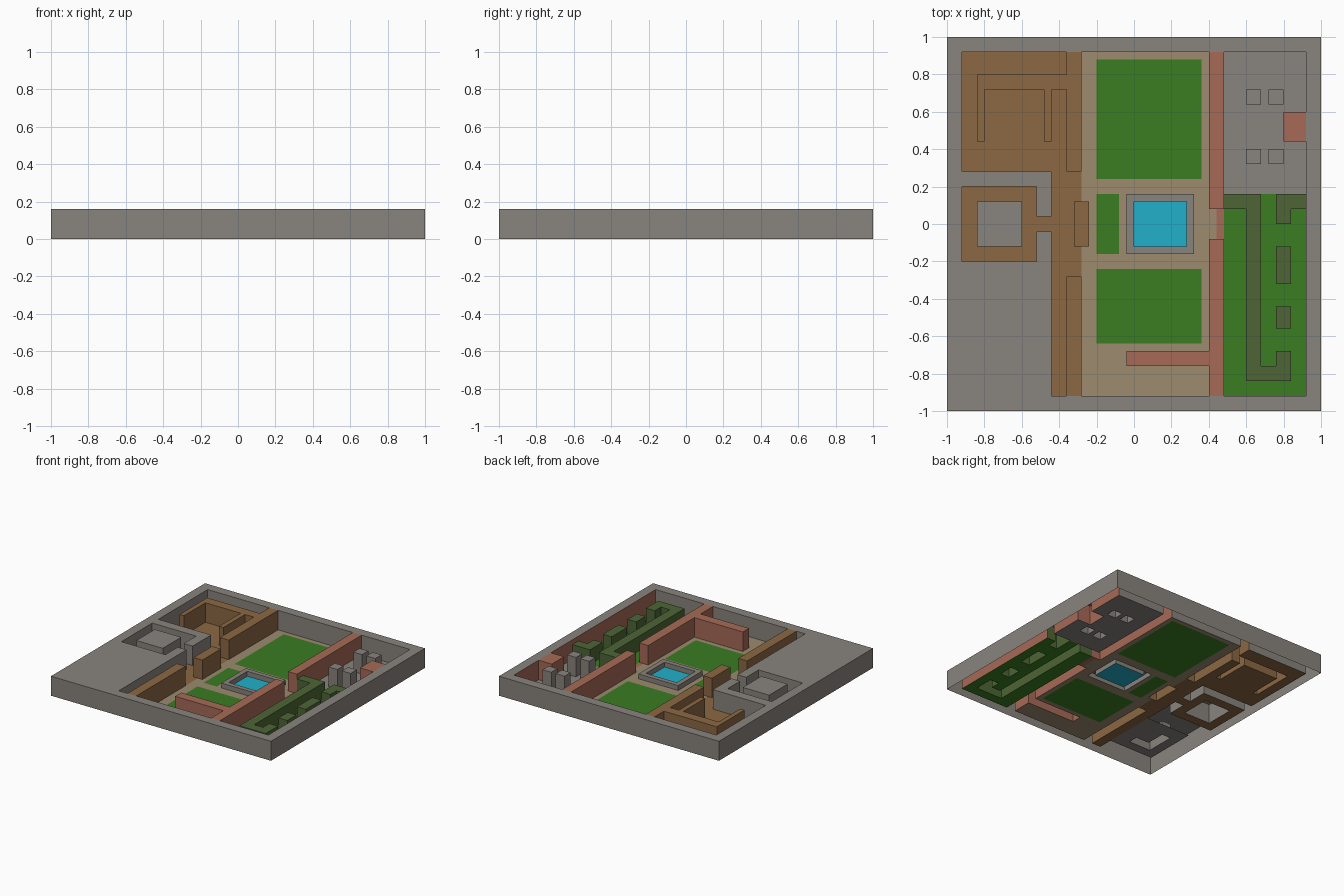
import bpy, bmesh

if "Cube" in bpy.data.objects:
    bpy.data.objects.remove(bpy.data.objects["Cube"])

U = 0.04          # plan grid unit
H = 0.16          # full wall height
HEDGE = 0.12
T = 0.08          # usual wall thickness
IN = 0.92         # inner face of the boundary


def material(name, r, g, b):
    def lin(c):
        c /= 255
        return c / 12.92 if c <= 0.04045 else ((c + 0.055) / 1.055) ** 2.4
    m = bpy.data.materials.new(name)
    m.diffuse_color = (lin(r), lin(g), lin(b), 1)
    m.use_nodes = True
    m.node_tree.nodes["Principled BSDF"].inputs["Base Color"].default_value = m.diffuse_color
    return m


STONE = material("stone_grey", 137, 131, 125)
SAND = material("sand", 156, 139, 111)
CLAY = material("brown_clay", 140, 104, 67)
GRASS = material("grass_green", 58, 125, 34)
LEAF = material("hedge_green", 77, 101, 53)
BRICK = material("brick_red", 166, 106, 86)
WATER = material("water_blue", 34, 176, 203)


class Plan:
    """A plan of square cells; later parts are painted over earlier ones."""

    def __init__(self):
        self.cells, self.parts = {}, {}

    def part(self, name, mat, h=0):
        self.name, self.h = name, h
        self.parts[name] = (mat, h)

    def rect(self, x0, y0, x1, y1):
        i0, j0, i1, j1 = (round((v + 1) / U) for v in (x0, y0, x1, y1))
        for i in range(i0, i1):
            for j in range(j0, j1):
                self.cells[i, j] = (self.name, self.h)

    def band(self, x0, x1, half):
        """Rectangle mirrored about y = 0."""
        self.rect(x0, -half, x1, half)

    def wall(self, *pts):
        """Wall of usual thickness along a centre line, square ends."""
        e = T / 2
        for (ax, ay), (bx, by) in zip(pts, pts[1:]):
            self.rect(min(ax, bx) - e, min(ay, by) - e, max(ax, bx) + e, max(ay, by) + e)

    def build(self):
        """Each part is its tops plus the drops to lower neighbours, open underneath."""
        for name, (mat, h) in self.parts.items():
            bm = bmesh.new()
            cache = {}

            def vert(p, z):
                key = (*p, round(z, 3))
                if key not in cache:
                    cache[key] = bm.verts.new((p[0] * U - 1, p[1] * U - 1, z))
                return cache[key]

            for (i, j), (owner, _) in self.cells.items():
                if owner != name:
                    continue
                c = [(i, j), (i + 1, j), (i + 1, j + 1), (i, j + 1)]
                bm.faces.new([vert(p, h) for p in c])
                for k in range(4):
                    a, b = c[k], c[(k + 1) % 4]
                    dx, dy = b[1] - a[1], a[0] - b[0]      # outward direction
                    low = self.cells.get((i + dx, j + dy), (None, 0))[1]
                    if low < h:
                        f = bm.faces.new([vert(a, low), vert(b, low), vert(b, h), vert(a, h)])
                        # the inner face of the east boundary is brick
                        if name == "outer_mass" and dx == -1 and i * U - 1 > IN - U / 2:
                            f.material_index = 1
            bmesh.ops.dissolve_limit(bm, angle_limit=0.01, verts=bm.verts[:],
                                     edges=bm.edges[:], delimit={'MATERIAL'})
            me = bpy.data.meshes.new(name)
            bm.to_mesh(me)
            bm.free()
            me.materials.append(mat)
            if name == "outer_mass":
                me.materials.append(BRICK)
            bpy.context.collection.objects.link(bpy.data.objects.new(name, me))


p = Plan()
p.part("outer_mass", STONE, H)
p.band(-1, 1, 1)

# Central court between two long walls
p.part("court_floor", SAND)
p.band(-.28, .40, IN)
p.part("brick_walls", BRICK, H)
p.band(.40, .48, IN)
p.wall((0, -.72), (.44, -.72))
p.part("gate_sill", BRICK)
p.band(.40, .48, T)
p.part("court_floor", SAND)
p.band(.40, .44, T)
p.part("lawns", GRASS)
p.rect(-.20, .24, .36, .88)
p.rect(-.20, -.64, .36, -.24)
p.band(-.20, -.08, .16)
p.part("pool_rim", STONE, U)
p.band(-.04, .32, .16)
p.part("pool_water", WATER)
p.band(0, .28, .12)

# West side: courtyard, corridor and ring passage
p.part("clay_floor", CLAY)
p.rect(-IN, .28, -.28, IN)
p.band(-.44, -.36, IN)
p.band(-IN, -.52, .20)
p.band(-.52, -.44, U)
p.part("ring_core", STONE, H)
p.band(-.84, -.60, .12)
p.part("clay_walls", CLAY, H)
p.band(-.36, -.28, IN)
p.rect(-.84, .72, -.36, .80)
for x in (-.84, -.48):
    p.rect(x, .44, x + U, .72)
p.part("clay_floor", CLAY)
p.band(-.36, -.28, .28)
p.part("clay_screen", CLAY, H)
p.band(-.32, -.24, .12)

# East side: paved yard with pillars, garden with hedges
p.part("yard_floor", STONE)
p.rect(.48, .16, IN, IN)
p.part("pillars", STONE, H)
for x in (.64, .76):
    for y in (.36, .68):
        p.wall((x, y), (x, y))
p.part("brick_block", BRICK, H)
p.rect(.80, .44, IN, .60)
p.part("garden_floor", GRASS)
p.rect(.48, -IN, IN, .16)
p.part("hedge_maze", LEAF, HEDGE)
p.wall((.52, .12), (.64, .12), (.64, -.80), (.80, -.80), (.80, -.72))
p.wall((.88, .12), (.80, .12), (.80, .04))
p.part("hedge_blocks", LEAF, HEDGE)
p.wall((.80, -.16), (.80, -.28))
p.wall((.80, -.48), (.80, -.52))
p.build()

# Covered room under the solid corner, seen only from below
room = Plan()
room.part("room_floor", STONE)
room.rect(-.84, -.80, -.44, -.36)
room.part("room_walls", STONE, HEDGE)
room.wall((-.60, -.68), (-.72, -.68), (-.72, -.52))
room.build()
